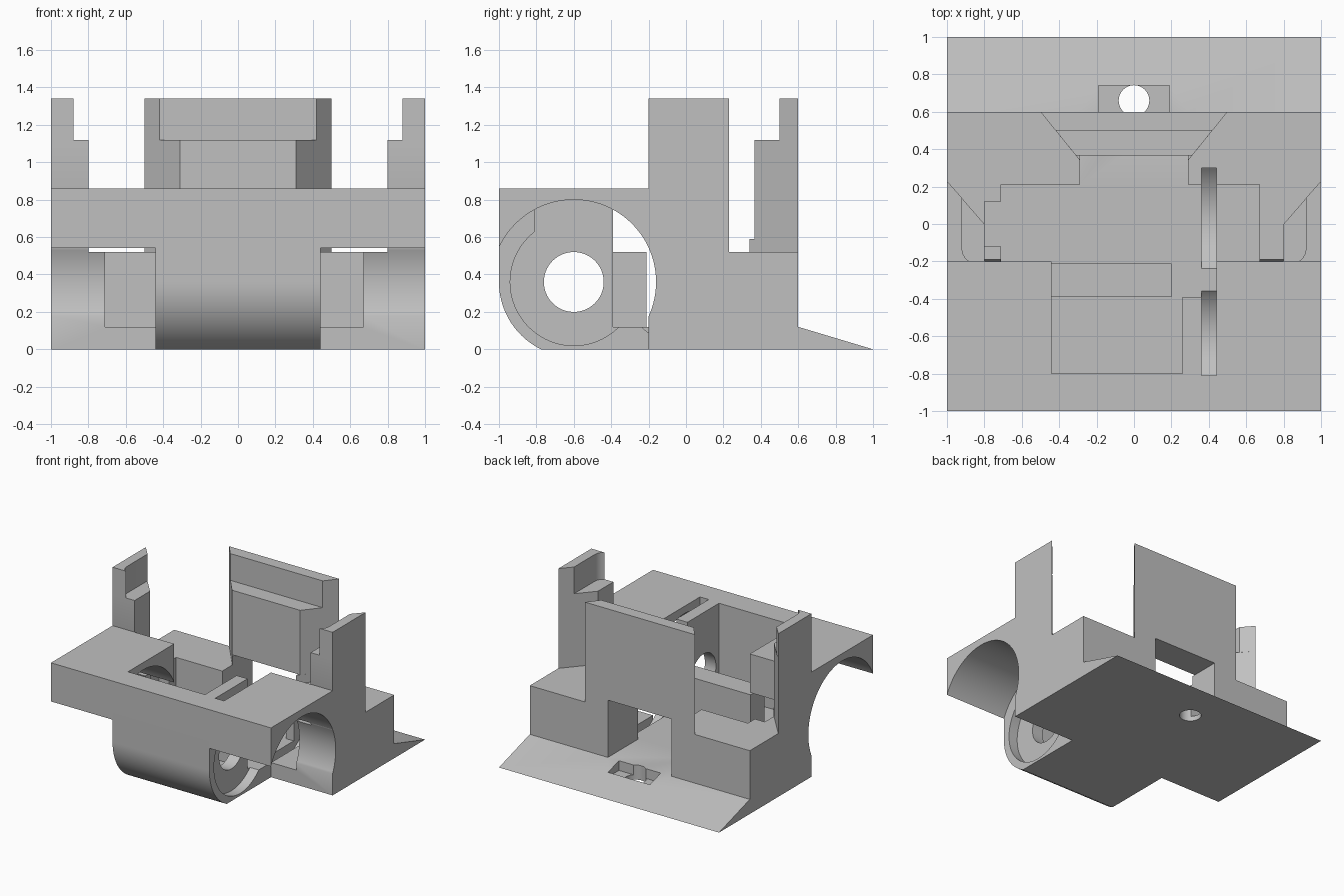
import bpy
import bmesh
from math import sin, cos, pi, radians, atan2, hypot

cube = bpy.data.objects.get("Cube")
if cube:
    bpy.data.objects.remove(cube, do_unlink=True)

grey = bpy.data.materials.new("plain grey")
grey.use_nodes = True
colour = (0.53, 0.53, 0.53, 1)
grey.diffuse_color = colour
grey.node_tree.nodes["Principled BSDF"].inputs["Base Color"].default_value = colour


def prism(name, outline, axis, lo, hi):
    """Extrude a 2D outline along x (outline is y, z) or z (outline is x, y)."""
    def place(p, t):
        return (t, p[0], p[1]) if axis == "x" else (p[0], p[1], t)
    bm = bmesh.new()
    bottom = [bm.verts.new(place(p, lo)) for p in outline]
    top = [bm.verts.new(place(p, hi)) for p in outline]
    bm.faces.new(bottom)
    bm.faces.new(top)
    n = len(outline)
    for i in range(n):
        j = (i + 1) % n
        bm.faces.new((bottom[i], bottom[j], top[j], top[i]))
    bmesh.ops.recalc_face_normals(bm, faces=bm.faces)
    mesh = bpy.data.meshes.new(name)
    bm.to_mesh(mesh)
    bm.free()
    mesh.materials.append(grey)
    obj = bpy.data.objects.new(name, mesh)
    bpy.context.scene.collection.objects.link(obj)
    return obj


def box(name, x, y, z):
    return prism(name, [(x[0], y[0]), (x[1], y[0]), (x[1], y[1]), (x[0], y[1])], "z", *z)


def arc(cx, cy, r, start, end, steps):
    return [(cx + r * cos(start + (end - start) * i / steps),
             cy + r * sin(start + (end - start) * i / steps)) for i in range(steps + 1)]


def circle(cx, cy, r, steps=64):
    return arc(cx, cy, r, 0, 2 * pi, steps)[:-1]


cutters = []


def cutter(obj):
    obj.hide_render = True
    cutters.append(obj)
    return obj


def carve(obj, tools):
    for tool in tools:
        mod = obj.modifiers.new("cut", "BOOLEAN")
        mod.operation = "DIFFERENCE"
        mod.solver = "EXACT"
        mod.object = tool
    bpy.context.view_layer.update()
    evaluated = obj.evaluated_get(bpy.context.evaluated_depsgraph_get())
    mesh = bpy.data.meshes.new_from_object(evaluated)
    obj.modifiers.clear()
    obj.data = mesh


AXLE = (-0.6, 0.36)
DRUM = 0.44      # half width of the drum
parts = []

# Cutters for the wheel wells and the chassis cavity
wells = [cutter(prism("well_cutter", circle(*AXLE, 0.44, 96), "x", *span))
         for span in ((-1.1, -DRUM), (DRUM, 1.1))]
cavity = cutter(box("cavity_cutter", (-0.71, 0.67), (-0.3, 0.21), (0.12, 0.7)))
side_notch = cutter(box("side_notch_cutter", (-0.8, -0.6), (-0.12, 0.12), (0.12, 0.7)))
rear_door = cutter(box("rear_door_cutter", (-0.29, 0.29), (0.1, 0.7), (0.12, 0.7)))
ramp_pocket = cutter(box("ramp_pocket_cutter", (-0.19, 0.19), (0.6, 0.74), (0.04, 0.3)))
screw_hole = cutter(prism("screw_hole_cutter", circle(0, 0.66, 0.082, 40), "z", -0.1, 0.4))

# Gear slot with a round bottom
gy, gz, gr = 0.03, 0.39, 0.38
a0 = atan2(0.12 - gz, -0.27) + 2 * pi
a1 = 3 * pi - a0
gear_outline = arc(gy, gz, gr, a0, a1, 24) + [(0.3, 0.7), (-0.24, 0.7)]
gear_slot = cutter(prism("gear_slot_cutter", gear_outline, "x", 0.36, 0.44))

# Chassis with rear ramp
chassis = prism("chassis", [(-0.2, 0), (1, 0), (0.6, 0.12), (0.6, 0.52), (-0.2, 0.52)],
                "x", -1, 1)
carve(chassis, wells + [cavity, side_notch, rear_door, ramp_pocket, screw_hole, gear_slot])
parts.append(chassis)

# Deck wings over the wheels
for name, span, well in (("deck_wing_right", (-1, -DRUM), wells[0]),
                         ("deck_wing_left", (DRUM, 1), wells[1])):
    wing = box(name, span, (-1, -0.2), (0.5, 0.86))
    carve(wing, [well])
    parts.append(wing)

# Central drum housing, rounded at the lower front
flat = 1.5 * pi - atan2(0.174, 0.36)
drum_outline = arc(*AXLE, 0.4, pi, flat, 24)
drum_outline[-1] = (drum_outline[-1][0], 0)
drum = prism("drum_housing", drum_outline + [(-0.2, 0), (-0.2, 0.86), (-1, 0.86)],
             "x", -DRUM, DRUM)
motor_pocket = cutter(box("motor_pocket_cutter", (-0.6, 0.26), (-0.8, -0.38), (0.12, 1)))
rear_gap = cutter(box("rear_gap_cutter", (-0.6, 0.6), (-0.39, -0.1), (0.12, 1)))
axle_hole = cutter(prism("axle_hole_cutter", circle(*AXLE, 0.16), "x", -0.6, 0.6))
end_recess = cutter(prism("end_recess_cutter", circle(*AXLE, 0.34, 80), "x", 0.36, 0.5))
deck_slot = cutter(box("deck_slot_cutter", (0.36, 0.5), (-0.81, -0.38), (0.36, 1)))
carve(drum, [motor_pocket, rear_gap, axle_hole, end_recess, deck_slot, gear_slot])
parts.append(drum)

# Block behind the motor pocket
parts.append(box("motor_block", (-DRUM, 0.2), (-0.39, -0.21), (0.12, 0.52)))

# Rear tower with dovetail sides and a stepped top
parts.append(prism("tower_lower", [(-0.5, 0.6), (-0.31, 0.365), (0.31, 0.365), (0.5, 0.6)],
                   "z", 0.59, 1.12))
parts.append(prism("tower_upper", [(-0.5, 0.6), (-0.42, 0.5), (0.42, 0.5), (0.5, 0.6)],
                   "z", 1.12, 1.34))

# Tower feet and side posts, mirrored
post_lower = [(0.8, -0.2), (1, -0.2), (1, 0.23), (0.8, 0)]
post_upper = [(0.88, -0.2), (1, -0.2), (1, 0.23), (0.92, 0.14),
              (0.92, -0.13), (0.915, -0.16), (0.9, -0.185)]
foot = [(0.5, 0.6), (0.29, 0.6), (0.29, 0.34)]
for side, s in (("left", 1), ("right", -1)):
    def flip(points):
        return [(s * x, y) for x, y in points]
    parts.append(prism("tower_foot_" + side, flip(foot), "z", 0.52, 0.59))
    lower = prism("post_lower_" + side, flip(post_lower), "z", 0.52, 1.12)
    carve(lower, [wells[1 if s > 0 else 0]])
    parts.append(lower)
    parts.append(prism("post_upper_" + side, flip(post_upper), "z", 1.12, 1.34))

for tool in cutters:
    bpy.data.objects.remove(tool, do_unlink=True)

# Smooth the round surfaces, keep the corners sharp
bpy.ops.object.select_all(action="DESELECT")
for part in parts:
    part.select_set(True)
bpy.context.view_layer.objects.active = parts[0]
bpy.ops.object.shade_smooth_by_angle(angle=radians(25))
